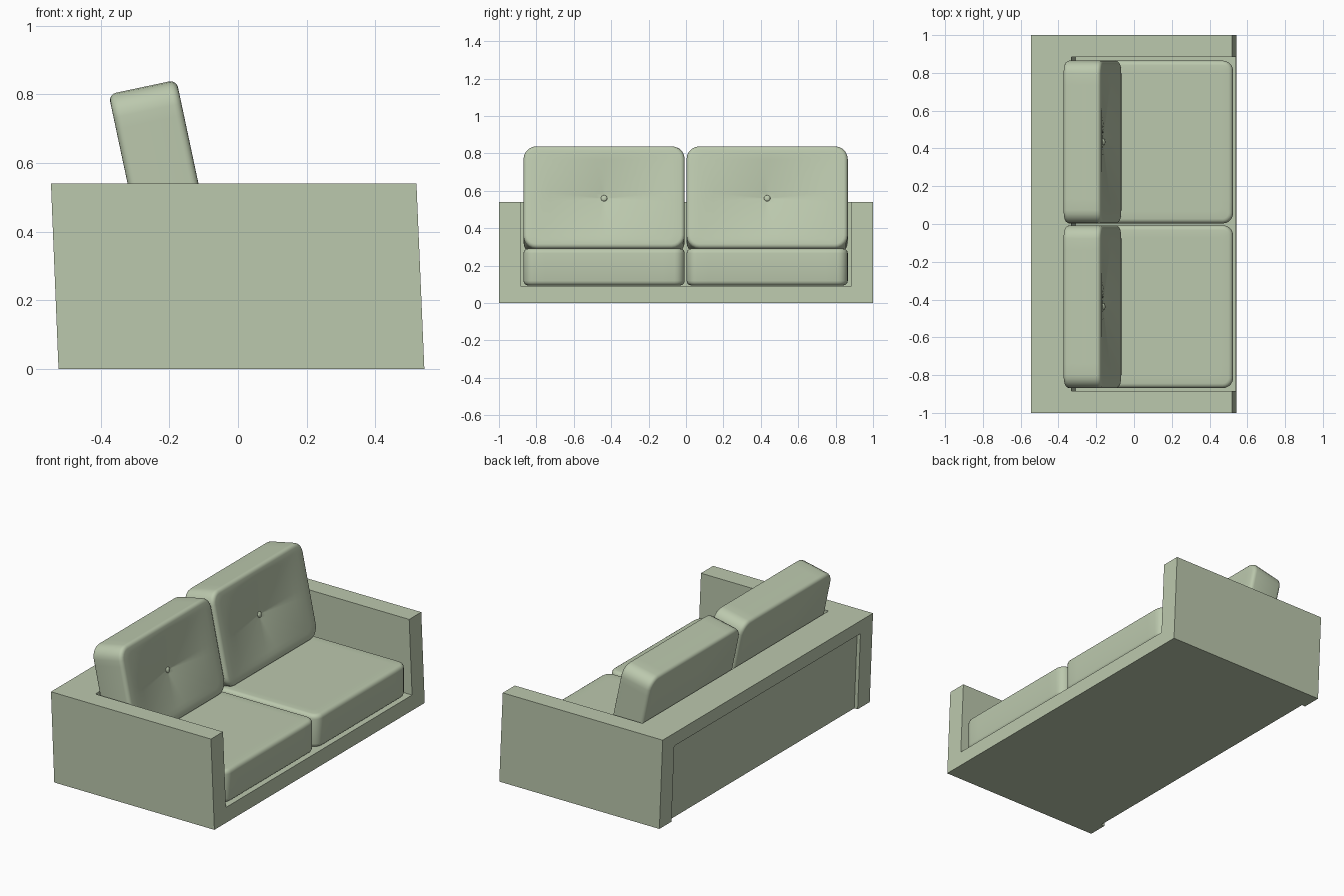
import bpy, bmesh, math

if "Cube" in bpy.data.objects:
    bpy.data.objects.remove(bpy.data.objects["Cube"])

fabric = bpy.data.materials.new("sage_fabric")
fabric.diffuse_color = (0.50, 0.58, 0.42, 1)
fabric.use_nodes = True
fabric.node_tree.nodes["Principled BSDF"].inputs["Base Color"].default_value = fabric.diffuse_color


def add_object(name, bm):
    bmesh.ops.recalc_face_normals(bm, faces=bm.faces)
    me = bpy.data.meshes.new(name)
    bm.to_mesh(me)
    bm.free()
    me.materials.append(fabric)
    ob = bpy.data.objects.new(name, me)
    bpy.context.collection.objects.link(ob)
    return ob


def activate(ob):
    bpy.ops.object.select_all(action='DESELECT')
    ob.select_set(True)
    bpy.context.view_layer.objects.active = ob


def smooth(ob):
    activate(ob)
    bpy.ops.object.shade_smooth_by_angle(angle=math.radians(35))


def prism(name, profile, half):
    """Side profile in x, z extruded from y = -half to y = half."""
    bm = bmesh.new()
    face = bm.faces.new([bm.verts.new((x, -half, z)) for x, z in profile])
    ext = bmesh.ops.extrude_face_region(bm, geom=[face])["geom"]
    moved = [v for v in ext if isinstance(v, bmesh.types.BMVert)]
    bmesh.ops.translate(bm, verts=moved, vec=(0, 2 * half, 0))
    return add_object(name, bm)


def outline(hx, hy, r, n=5, m=12):
    """Rounded rectangle with n arc steps and m steps per straight side."""
    arcs = []
    for k, (sx, sy) in enumerate(((1, 1), (-1, 1), (-1, -1), (1, -1))):
        arcs.append([(sx * (hx - r) + r * math.cos(math.pi / 2 * (k + i / n)),
                      sy * (hy - r) + r * math.sin(math.pi / 2 * (k + i / n)))
                     for i in range(n + 1)])
    pts = []
    for k, arc in enumerate(arcs):
        a, b = arc[-1], arcs[(k + 1) % 4][0]
        pts += arc
        pts += [(a[0] + (b[0] - a[0]) * i / m, a[1] + (b[1] - a[1]) * i / m)
                for i in range(1, m)]
    return pts


def cushion(name, sx, sy, t, r, bevel, dent=0.0):
    """Rounded slab, thickness along local z, with a pinched dent on top."""
    hx, hy, steps = sx / 2, sy / 2, 4
    side = []
    for i in range(steps + 1):
        a = math.pi / 2 * i / steps
        side.append((bevel * (1 - math.sin(a)), t / 2 - bevel + bevel * math.cos(a)))
    side.reverse()
    loops = [(d, -z, 1.0) for d, z in reversed(side)] + [(d, z, 1.0) for d, z in side]
    loops += [(bevel, t / 2, s / 10) for s in range(9, 0, -1)]
    bm = bmesh.new()

    def top(x, y, z):
        u, v = abs(x) / (hx * 0.85), abs(y) / (hy * 0.8)
        return z - dent * max(0, 1 - u) * max(0, 1 - v) if z >= t / 2 - 1e-6 else z

    rings = []
    for d, z, s in loops:
        pts = outline(hx - d, hy - d, max(r - d, 0.008))
        rings.append([bm.verts.new((x * s, y * s, top(x * s, y * s, z))) for x, y in pts])
    for a, b in zip(rings, rings[1:]):
        for i in range(len(a)):
            j = (i + 1) % len(a)
            bm.faces.new((a[i], a[j], b[j], b[i]))
    bm.faces.new(rings[0])
    tip = bm.verts.new((0, 0, top(0, 0, t / 2)))
    last = rings[-1]
    for i in range(len(last)):
        bm.faces.new((last[i], last[(i + 1) % len(last)], tip))
    bmesh.ops.remove_doubles(bm, verts=bm.verts, dist=1e-5)
    ob = add_object(name, bm)
    smooth(ob)
    return ob


# Frame: leaning block with the seat space and rear panel cut out
frame = prism("frame", [(-0.523, 0), (0.543, 0), (0.52, 0.54), (-0.545, 0.54)], 1.0)
cutters = [
    prism("seat_cutter", [(-0.31, 0.09), (0.7, 0.09), (0.7, 0.7), (-0.337, 0.7)], 0.885),
    prism("rear_cutter", [(-0.7, -0.1), (-0.496, -0.1), (-0.52, 0.46), (-0.7, 0.46)], 0.885),
]
for c in cutters:
    mod = frame.modifiers.new("cut", 'BOOLEAN')
    mod.operation = 'DIFFERENCE'
    mod.solver = 'EXACT'
    mod.object = c
    activate(frame)
    bpy.ops.object.modifier_apply(modifier=mod.name)
    bpy.data.objects.remove(c)

# Cushions and buttons for the two places
tilt = math.radians(78)
for side, y in (("left", -0.438), ("right", 0.434)):
    seat = cushion("seat_cushion_" + side, 0.84, 0.862, 0.197, 0.055, 0.025)
    seat.location = (0.105, y, 0.1925)

    back = cushion("back_cushion_" + side, 0.56, 0.862, 0.202, 0.07, 0.022, 0.045)
    back.location = (-0.22, y, 0.5475)
    back.rotation_euler = (0, tilt, 0)

    bm = bmesh.new()
    bmesh.ops.create_uvsphere(bm, u_segments=16, v_segments=8, radius=0.017)
    button = add_object("button_" + side, bm)
    button.scale = (1, 1, 0.5)
    reach = 0.101 - 0.045 + 0.005
    button.location = (-0.22 + reach * math.sin(tilt), y, 0.5475 + reach * math.cos(tilt))
    button.rotation_euler = (0, tilt, 0)
    smooth(button)
